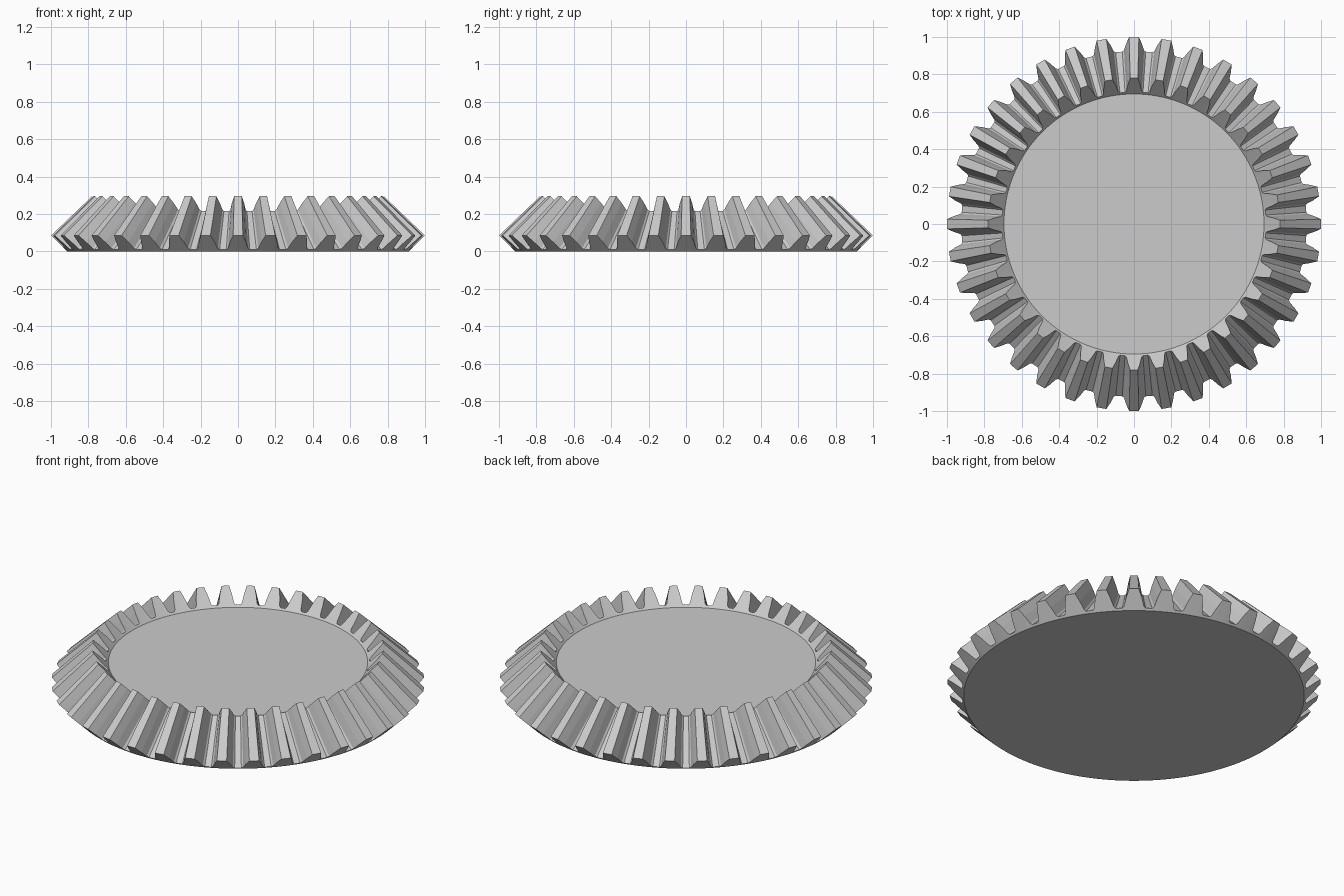
import bpy, bmesh, math

if "Cube" in bpy.data.objects:
    bpy.data.objects.remove(bpy.data.objects["Cube"])

TEETH = 36
PITCH = math.tau / TEETH

# half tooth section: (angle in degrees from tooth centre, height fraction)
half = [(1.5, 1.0), (2.5, 0.6), (3.3, 0.2), (3.9, 0.12)]
section = [(-a, h) for a, h in reversed(half)] + half

# end cones: (radius, z) at the disc edge and at the tooth tip
OUTER = ((0.913, 0.0), (1.0, 0.085))
INNER = ((0.695, 0.205), (0.78, 0.295))


def ring(bm, cone, flat):
    """Closed ring of vertices on an end cone, toothed or plain."""
    (r0, z0), (r1, z1) = cone
    verts = []
    for i in range(TEETH):
        for deg, h in section:
            t = 0.0 if flat else h
            a = i * PITCH + math.radians(deg)
            r = r0 + (r1 - r0) * t
            verts.append(bm.verts.new((r * math.cos(a), r * math.sin(a),
                                       z0 + (z1 - z0) * t)))
    return verts


bm = bmesh.new()
rings = [ring(bm, OUTER, True), ring(bm, OUTER, False),
         ring(bm, INNER, False), ring(bm, INNER, True)]

# outer tooth ends, tooth flanks and tips, inner tooth ends
n = len(rings[0])
for low, high in zip(rings, rings[1:]):
    for i in range(n):
        j = (i + 1) % n
        bm.faces.new((low[i], low[j], high[j], high[i]))

# bottom and top discs
bm.faces.new(list(reversed(rings[0])))
bm.faces.new(rings[-1])
bmesh.ops.recalc_face_normals(bm, faces=bm.faces)

mesh = bpy.data.meshes.new("bevel_gear")
bm.to_mesh(mesh)
bm.free()

steel = bpy.data.materials.new("light grey")
steel.diffuse_color = (0.6, 0.6, 0.6, 1.0)
steel.use_nodes = True
steel.node_tree.nodes["Principled BSDF"].inputs["Base Color"].default_value = steel.diffuse_color
mesh.materials.append(steel)

gear = bpy.data.objects.new("bevel_gear", mesh)
bpy.context.collection.objects.link(gear)
